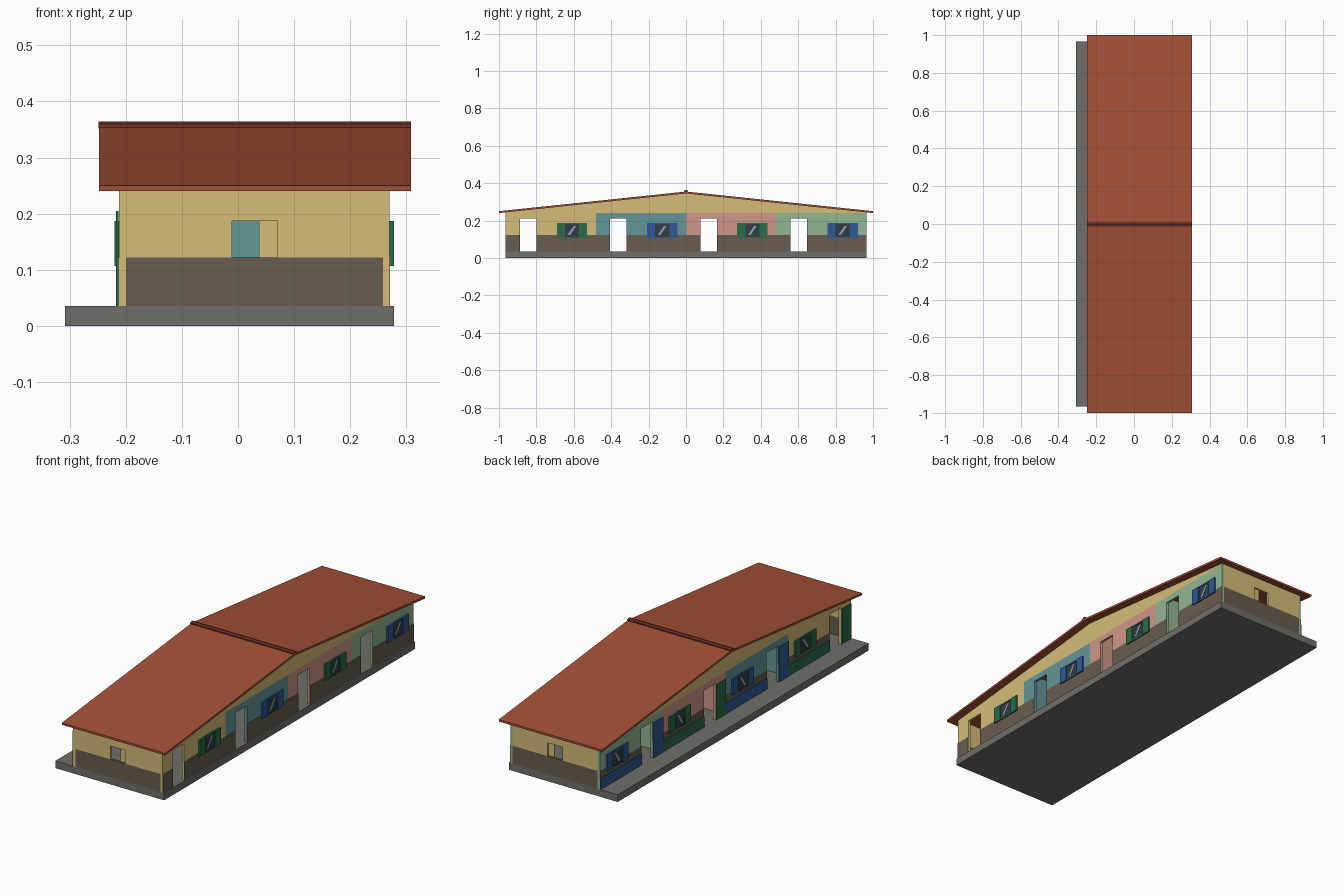
import bpy

if "Cube" in bpy.data.objects:
    bpy.data.objects.remove(bpy.data.objects["Cube"])


def lin(c):
    c /= 255
    return c / 12.92 if c <= 0.04045 else ((c + 0.055) / 1.055) ** 2.4


def mat(name, r, g, b):
    m = bpy.data.materials.new(name)
    m.diffuse_color = (lin(r), lin(g), lin(b), 1)
    m.use_nodes = True
    m.node_tree.nodes["Principled BSDF"].inputs["Base Color"].default_value = m.diffuse_color
    return m


TAN = mat("tan", 214, 188, 120)
TEAL = mat("teal", 100, 150, 152)
PINK = mat("pink", 208, 150, 138)
MINT = mat("mint", 146, 182, 146)
BROWN = mat("brown", 104, 92, 78)
GREY = mat("concrete", 112, 110, 106)
ROOF = mat("roof", 164, 80, 54)
RIDGE = mat("ridge", 112, 50, 36)
GREEN = mat("green", 42, 108, 72)
BLUE = mat("blue", 48, 88, 150)
GLASS = mat("glass", 50, 60, 70)
GLINT = mat("glint", 150, 162, 176)


def mesh(name, verts, faces, m):
    me = bpy.data.meshes.new(name)
    me.from_pydata(verts, [], faces)
    me.materials.append(m)
    o = bpy.data.objects.new(name, me)
    bpy.context.collection.objects.link(o)
    return o


def prism(name, yz, x0, x1, m):
    """Extrude a yz profile (counter-clockwise seen from +x) along x."""
    x0, x1 = sorted((x0, x1))
    n = len(yz)
    v = [(x0, y, z) for y, z in yz] + [(x1, y, z) for y, z in yz]
    f = [tuple(range(n))[::-1], tuple(range(n, 2 * n))]
    f += [(i, (i + 1) % n, n + (i + 1) % n, n + i) for i in range(n)]
    return mesh(name, v, f, m)


def box(name, x0, x1, y0, y1, z0, z1, m):
    return prism(name, [(y0, z0), (y1, z0), (y1, z1), (y0, z1)], x0, x1, m)


XL, XR, T = -0.212, 0.27, 0.012      # long wall faces, wall thickness
Y, FL, DADO, TOP = 0.965, 0.035, 0.122, 0.24
DOOR = 0.21
W = Y / 2                            # width of one unit


def under(y):
    """Height of the roof underside."""
    return 0.345 - 0.105 * abs(y)


# floor slab with veranda on the left
box("floor_slab", -0.308, 0.278, -Y, Y, 0, FL, GREY)

# roof: folded sheet and ridge cap
prism("roof", [(-1, 0.24), (0, 0.345), (1, 0.24), (1, 0.25), (0, 0.355), (-1, 0.25)],
      -0.248, 0.308, ROOF)
prism("ridge_cap", [(-0.012, 0.352), (0.012, 0.352), (0.012, 0.36), (0, 0.364), (-0.012, 0.36)],
      -0.249, 0.308, RIDGE)


def window(x, s, yc, trim):
    """Shuttered window on a long wall, facing direction s."""
    for a, b in ((-0.081, -0.038), (0.038, 0.081)):
        box("shutter", x, x + s * 0.008, yc + a, yc + b, 0.107, 0.187, trim)
    for a, b in ((0.107, 0.113), (0.181, 0.187)):
        box("window_rail", x, x + s * 0.006, yc - 0.038, yc + 0.038, a, b, trim)
    box("window_glass", x, x + s * 0.004, yc - 0.038, yc + 0.038, 0.113, 0.181, GLASS)
    prism("glass_glint", [(yc - 0.024, 0.122), (yc - 0.010, 0.122),
                          (yc + 0.024, 0.172), (yc + 0.010, 0.172)],
          x, x + s * 0.005, GLINT)


# four rooms, each with door and window on both long sides
for i, paint in enumerate((TAN, TEAL, PINK, MINT)):
    y0 = -Y + i * W
    y1 = y0 + W
    d0, d1 = y0 + 0.077, y0 + 0.165
    trim = BLUE if i % 2 else GREEN
    for x, s in ((XL, -1), (XR, 1)):
        inner = x - s * T
        box("wall_pier", x, inner, y0, d0, FL, TOP, paint)
        box("wall_panel", x, inner, d1, y1, FL, TOP, paint)
        box("door_lintel", x, inner, d0, d1, DOOR, TOP, paint)
        for a, b in ((y0, d0), (d1, y1)):
            box("dado", x, x + s * 0.001, a, b, FL, DADO, BROWN)
        window(x, s, y0 + 0.355, trim)
    # veranda side: opened door leaf and low painted bench panel
    box("door_leaf", XL - 0.001, XL - 0.005, y0 + 0.002, d0, FL, 0.205, trim)
    box("low_panel", XL - 0.001, XL - 0.004, d1, y1, FL, 0.088, trim)
    # partition between rooms
    if i:
        h = under(abs(y0) + T / 2)
        box("partition", XL + T, XR - T, y0 - T / 2, y0 + T / 2, FL, h, paint)

# gables above the long walls
for x, s in ((XL, -1), (XR, 1)):
    prism("gable", [(-Y, TOP), (Y, TOP), (Y, under(Y)), (0, 0.345), (-Y, under(Y))],
          x, x - s * T, TAN)

# end walls with a small half-open window
for s in (-1, 1):
    a, b = s * Y, s * (Y - T)
    a, b = min(a, b), max(a, b)
    L, R = XL + T, XR - T
    box("end_dado", L, R, a, b, FL, DADO, BROWN)
    box("end_wall_left", L, -0.011, a, b, DADO, under(Y), TAN)
    box("end_wall_right", 0.07, R, a, b, DADO, under(Y), TAN)
    box("end_lintel", -0.011, 0.07, a, b, 0.187, under(Y), TAN)
    c = s * (Y - T)
    box("end_window_panel", 0.037, 0.07, min(c, c + s * 0.004), max(c, c + s * 0.004),
        DADO, 0.187, TAN)
